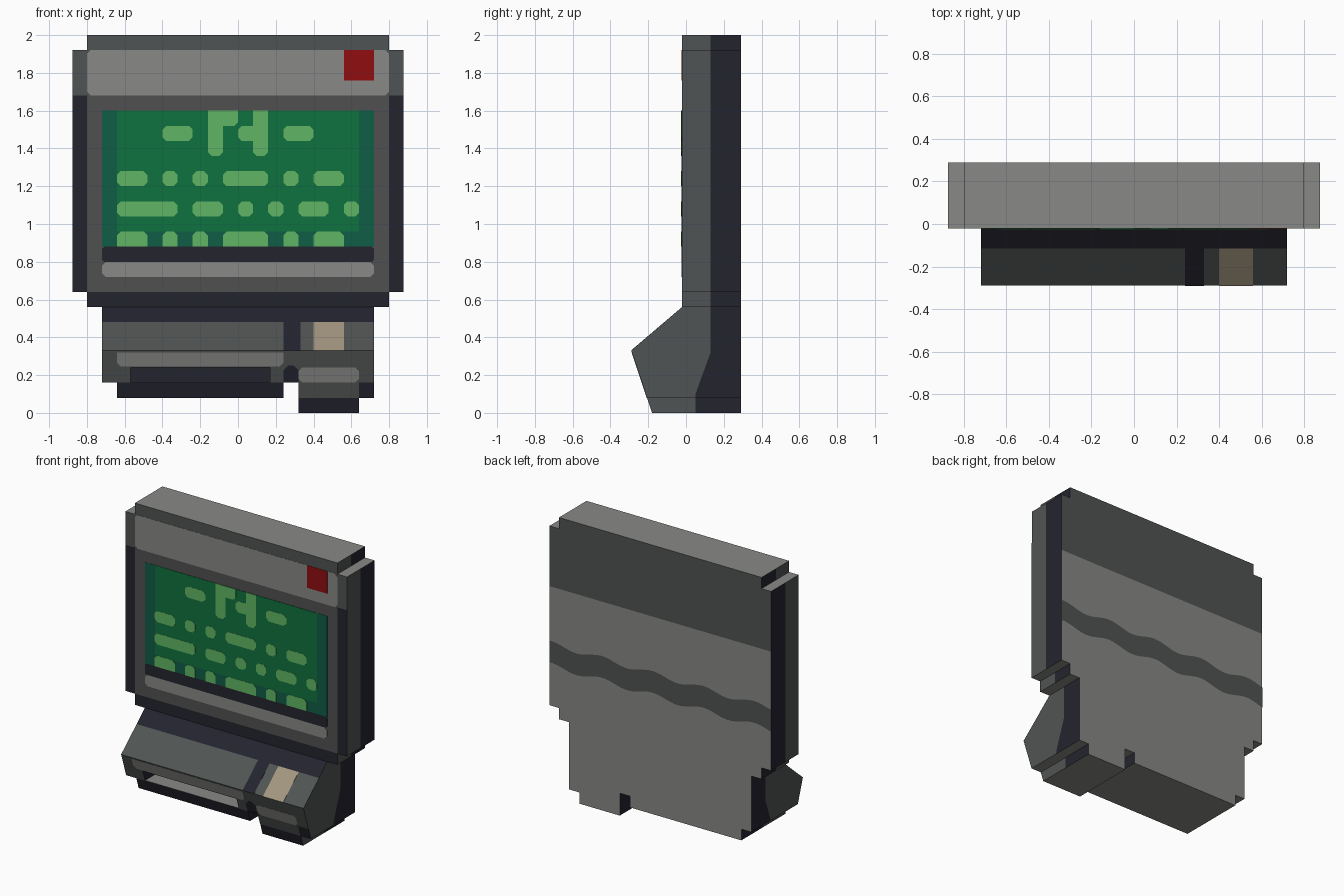
import bpy
import bmesh
import math
from mathutils import Vector

if "Cube" in bpy.data.objects:
    bpy.data.objects.remove(bpy.data.objects["Cube"], do_unlink=True)

# Materials (sRGB bytes converted to linear)
PALETTE = {
    "navy": "24242F", "slate": "505453", "frame grey": "505050",
    "light grey": "888886", "red": "900D10", "screen green": "0F723E",
    "screen teal": "0F5D45", "bright green": "60B563", "beige": "A1967F",
}
NAMES = list(PALETTE)
MATS = []
for name, code in PALETTE.items():
    rgb = [int(code[i:i + 2], 16) / 255 for i in (0, 2, 4)]
    colour = [((c + 0.055) / 1.055) ** 2.4 if c > 0.04 else c / 12.92 for c in rgb] + [1]
    mat = bpy.data.materials.new(name)
    mat.use_nodes = True
    mat.diffuse_color = colour
    mat.node_tree.nodes["Principled BSDF"].inputs["Base Color"].default_value = colour
    MATS.append(mat)

BACK, FACE, NOSE, TOE = 0.29, -0.02, -0.29, -0.18
SHELF, RIDGE = 0.56, 0.33
CELL = 0.08


def front_y(z):
    """Depth of the front surface at a height."""
    if z >= SHELF:
        return FACE
    if z >= RIDGE:
        return NOSE + (FACE - NOSE) * (z - RIDGE) / (SHELF - RIDGE)
    return TOE + (NOSE - TOE) * z / RIDGE


def finish(name, bm, mats):
    bmesh.ops.recalc_face_normals(bm, faces=bm.faces)
    mesh = bpy.data.meshes.new(name)
    bm.to_mesh(mesh)
    bm.free()
    for mat in mats:
        mesh.materials.append(mat)
    obj = bpy.data.objects.new(name, mesh)
    bpy.context.scene.collection.objects.link(obj)
    return obj


def prism(outline, y0, y1):
    """Extrude an (x, z) outline between two depths."""
    bm = bmesh.new()
    face = bm.faces.new([bm.verts.new((x, y0, z)) for x, z in outline])
    new = bmesh.ops.extrude_face_region(bm, geom=[face])["geom"]
    moved = [v for v in new if isinstance(v, bmesh.types.BMVert)]
    bmesh.ops.translate(bm, verts=moved, vec=(0, y1 - y0, 0))
    bmesh.ops.recalc_face_normals(bm, faces=bm.faces)
    return bm


def slice_mesh(bm, point, normal, trim=False):
    geom = bm.verts[:] + bm.edges[:] + bm.faces[:]
    cut = bmesh.ops.bisect_plane(bm, geom=geom, plane_co=point, plane_no=normal,
                                 clear_outer=trim, dist=1e-5)["geom_cut"]
    if trim:
        edges = [e for e in cut if isinstance(e, bmesh.types.BMEdge)]
        bmesh.ops.holes_fill(bm, edges=edges)
        bmesh.ops.recalc_face_normals(bm, faces=bm.faces)


def side_split(z):
    """Depth where the side turns from slate to navy."""
    return 0.05 + 0.08 * min(1, max(0, (z - 0.1) / 0.22))


def paint_shell(bm):
    for f in bm.faces:
        c, n = f.calc_center_median(), f.normal
        if abs(n.x) > 0.9:
            col = "navy" if c.y > side_split(c.z) or abs(c.x) < 0.4 else "slate"
        elif n.y > 0.9:
            col = "slate" if c.z > 1.49 else "light grey"
        elif abs(n.z) > 0.95:
            col = "light grey"
        else:
            col = "navy" if c.z < 0.16 else "slate"
        f.material_index = NAMES.index(col)


# Cabinet: stepped slab
half = [(0.8, 0.56), (0.8, 0.64), (0.875, 0.64), (0.875, 1.92), (0.8, 1.92), (0.8, 2)]
bm = prism(half + [(-x, z) for x, z in reversed(half)], FACE, BACK)
slice_mesh(bm, (0, 0.13, 0), (0, 1, 0))
slice_mesh(bm, (0, 0, 1.49), (0, 0, 1))
paint_shell(bm)
finish("cabinet", bm, MATS)

# Console: stepped foot trimmed to a wedge nose
foot = [(-0.72, 0.56), (-0.72, 0.16), (-0.64, 0.16), (-0.64, 0.08), (0.24, 0.08), (0.24, 0.16),
        (0.32, 0.16), (0.32, 0), (0.64, 0), (0.64, 0.08), (0.72, 0.08), (0.72, 0.56)]
bm = prism(foot, -0.4, BACK)
slice_mesh(bm, (0, NOSE, RIDGE), Vector((0, RIDGE - SHELF, FACE - NOSE)), trim=True)
slice_mesh(bm, (0, NOSE, RIDGE), Vector((0, -RIDGE, NOSE - TOE)), trim=True)
for y in (0.05, 0.13):
    slice_mesh(bm, (0, y, 0), (0, 1, 0))
for z in (0.1, 0.16, 0.32):
    slice_mesh(bm, (0, 0, z), (0, 0, 1))
slice_mesh(bm, (0, 0.05, 0.1), (0, 0.22, -0.08))
paint_shell(bm)
console = finish("console", bm, MATS)

# Tray slot cut into the console
bm = prism([(-0.57, 0.163), (0.17, 0.163), (0.17, 0.24), (-0.57, 0.24)], -0.4, -0.04)
for f in bm.faces:
    f.material_index = NAMES.index("light grey" if f.normal.z < -0.9 else "navy")
cutter = finish("slot_cutter", bm, MATS)
cutter.hide_render = True
mod = console.modifiers.new("slot", "BOOLEAN")
mod.operation, mod.object, mod.solver = "DIFFERENCE", cutter, "EXACT"
bpy.context.view_layer.objects.active = console
bpy.ops.object.modifier_apply(modifier="slot")
bpy.data.objects.remove(cutter, do_unlink=True)


def plate(name, x0, x1, z0, z1, col, cut=0, layer=1):
    """Thin plate on the front surface; cut = corner chamfer, or one for each corner."""
    a, b, c, d = cut if isinstance(cut, tuple) else (cut,) * 4
    pts = [(x0 + a, z0), (x1 - b, z0), (x1, z0 + b), (x1, z1 - c),
           (x1 - c, z1), (x0 + d, z1), (x0, z1 - d), (x0, z0 + a)]
    pts = [p for i, p in enumerate(pts) if p != pts[i - 1]]
    bm = prism(pts, -0.0015 * layer, 0.001)
    for v in bm.verts:
        v.co.y += front_y(v.co.z)
    return finish(name, bm, [MATS[NAMES.index(col)]])


# Cabinet front panels
for label, s in (("left", 1), ("right", -1)):
    x0, x1 = sorted((s * 0.8, s * 0.875))
    plate(label + "_edge_strip", x0, x1, 0.64, 1.68, "navy")
plate("lower_lip", -0.8, 0.8, 0.56, 0.64, "navy")
plate("screen_frame", -0.8, 0.8, 0.64, 1.68, "frame grey")
plate("header_panel", -0.8, 0.8, 1.68, 1.92, "light grey", 0.02)
plate("red_badge", 0.56, 0.72, 1.76, 1.92, "red", layer=2)
plate("shadow_gap", -0.72, 0.72, 0.8, 0.88, "navy", 0.01, 2)
plate("chin_bar", -0.72, 0.72, 0.72, 0.8, "light grey", 0.02, 2)
plate("screen_border", -0.72, 0.72, 0.88, 1.6, "screen teal", layer=2)
plate("screen", -0.64, 0.64, 0.96, 1.6, "screen green", layer=3)

# Lit blocks on the screen, one string per row of cells
BLANK = "." * 16
ROWS = {19: "......##.#......", 18: "...##.#.##.##...", 17: "......#..#......",
        15: "##.#.#.###.#.##.", 13: "####.##.#.#.##.#", 11: "##.#.#.###.#.##."}
for row, cells in ROWS.items():
    below = ROWS.get(row - 1, BLANK) if row > 11 else "#" * 16
    above = ROWS.get(row + 1, BLANK) if row < 19 else "#" * 16
    i = 0
    while i < 16:
        if cells[i] == ".":
            i += 1
            continue
        j = i
        while j < 16 and cells[j] == "#":
            j += 1
        corners = (below[i], below[j - 1], above[j - 1], above[i])
        plate("screen_block", CELL * (i - 8), CELL * (j - 8), CELL * row, CELL * (row + 1),
              "bright green", tuple(0.02 if c == "." else 0 for c in corners), 4)
        i = j

# Console panels
plate("slope_top_strip", -0.72, 0.72, 0.48, 0.56, "navy")
plate("slope_divider", 0.24, 0.33, RIDGE, 0.48, "navy")
plate("beige_key", 0.4, 0.56, RIDGE, 0.48, "beige")
plate("tray_lip", -0.64, 0.24, 0.245, 0.32, "light grey", (0.02, 0.02, 0, 0))
plate("divider_foot", 0.24, 0.32, 0.16, 0.25, "navy", (0, 0, 0.025, 0.025))
plate("pocket_panel", 0.32, 0.64, 0.16, 0.24, "light grey", 0.02)
plate("pocket_base", 0.32, 0.64, 0.08, 0.16, "slate")

# Wavy band across the back
bm = bmesh.new()
pairs = []
for i in range(57):
    x = 0.875 - 1.75 * i / 56
    wave = 0.018 * math.cos(2 * math.pi * (x - 0.66) / 0.4)
    pairs.append([bm.verts.new((x, BACK + 0.002, z - wave)) for z in (0.93, 1.085)])
for (a, b), (c, d) in zip(pairs, pairs[1:]):
    bm.faces.new((a, c, d, b))
band = finish("back_band", bm, [MATS[NAMES.index("slate")]])
if band.data.polygons[0].normal.y < 0:
    band.data.flip_normals()
